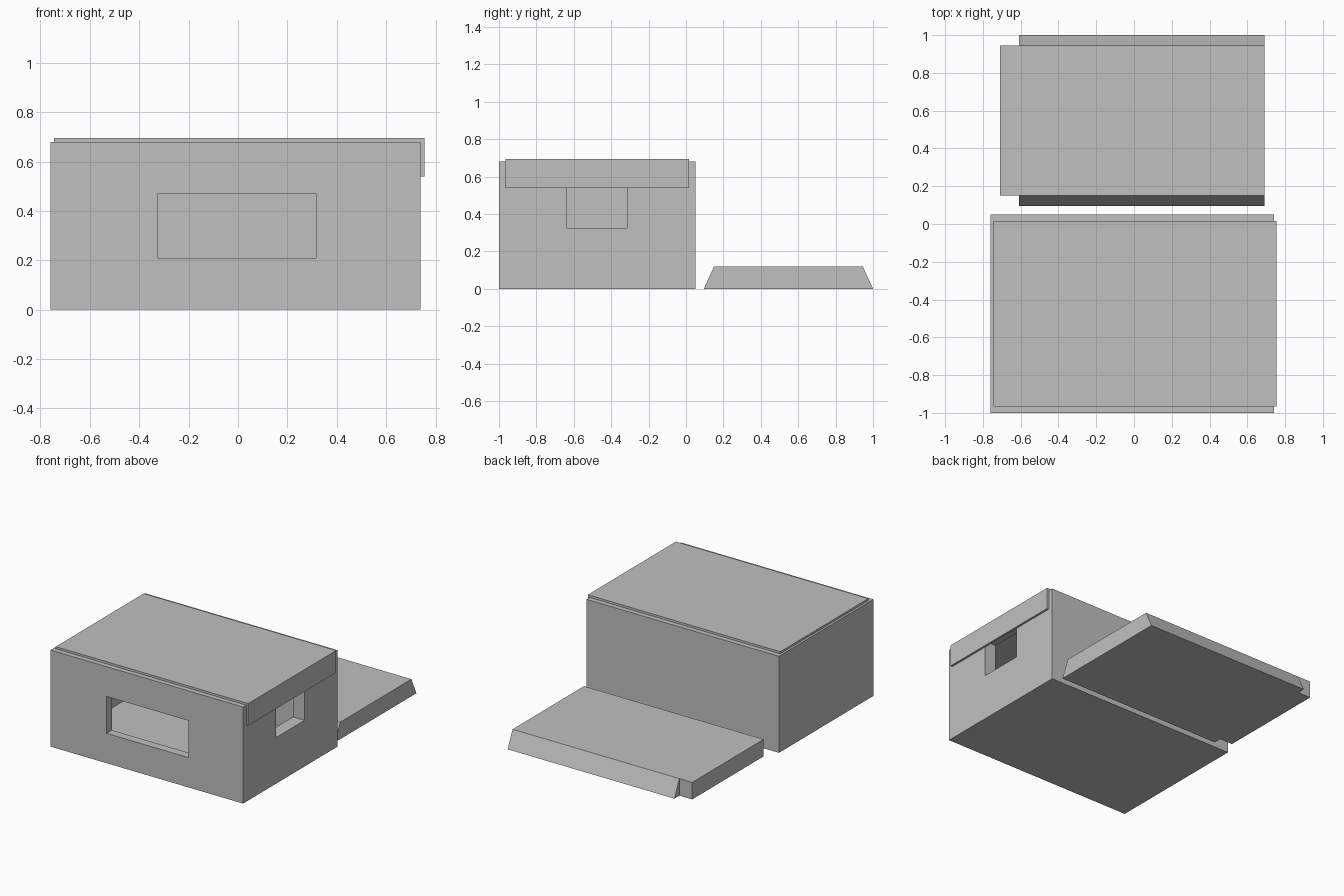
import bpy
import bmesh

if "Cube" in bpy.data.objects:
    bpy.data.objects.remove(bpy.data.objects["Cube"])

grey = bpy.data.materials.new("plain_grey")
grey.diffuse_color = (0.53, 0.53, 0.53, 1)
grey.use_nodes = True
grey.node_tree.nodes["Principled BSDF"].inputs["Base Color"].default_value = grey.diffuse_color


def prism(name, outline, x0, x1):
    """Extrude a (y, z) outline from x0 to x1."""
    bm = bmesh.new()
    face = bm.faces.new([bm.verts.new((x0, y, z)) for y, z in outline])
    ext = bmesh.ops.extrude_face_region(bm, geom=[face])
    verts = [v for v in ext["geom"] if isinstance(v, bmesh.types.BMVert)]
    bmesh.ops.translate(bm, verts=verts, vec=(x1 - x0, 0, 0))
    bmesh.ops.recalc_face_normals(bm, faces=bm.faces)
    mesh = bpy.data.meshes.new(name)
    bm.to_mesh(mesh)
    bm.free()
    mesh.materials.append(grey)
    obj = bpy.data.objects.new(name, mesh)
    bpy.context.collection.objects.link(obj)
    return obj


def block(name, x0, x1, y0, y1, z0, z1):
    return prism(name, [(y0, z0), (y1, z0), (y1, z1), (y0, z1)], x0, x1)


# Hollow box with a wide front window and a smaller side window
body = block("box_body", -0.76, 0.74, -1.0, 0.05, 0.0, 0.68)
cutters = [
    block("cavity_cutter", -0.70, 0.65, -0.94, -0.01, 0.06, 0.64),
    block("front_window_cutter", -0.325, 0.315, -1.1, -0.9, 0.21, 0.47),
    block("side_window_cutter", 0.6, 0.8, -0.635, -0.315, 0.325, 0.585),
]
for cutter in cutters:
    mod = body.modifiers.new(cutter.name, 'BOOLEAN')
    mod.operation = 'DIFFERENCE'
    mod.solver = 'EXACT'
    mod.object = cutter

# Apply the cuts and remove the helpers
bpy.context.view_layer.update()
graph = bpy.context.evaluated_depsgraph_get()
cut_mesh = bpy.data.meshes.new_from_object(body.evaluated_get(graph))
body.modifiers.clear()
body.data = cut_mesh
for cutter in cutters:
    bpy.data.objects.remove(cutter)

# Cover plate with a flap hanging over the right side
block("cover_plate", -0.745, 0.755, -0.965, 0.015, 0.68, 0.695)
block("cover_flap", 0.74, 0.755, -0.965, 0.015, 0.54, 0.68)

# Low platform behind the box, sloped on its front and back edges
block("platform_end", -0.71, -0.61, 0.15, 0.945, 0.0, 0.12)
prism("platform_ramp", [(0.095, 0), (1.0, 0), (0.945, 0.12), (0.15, 0.12)], -0.61, 0.69)
